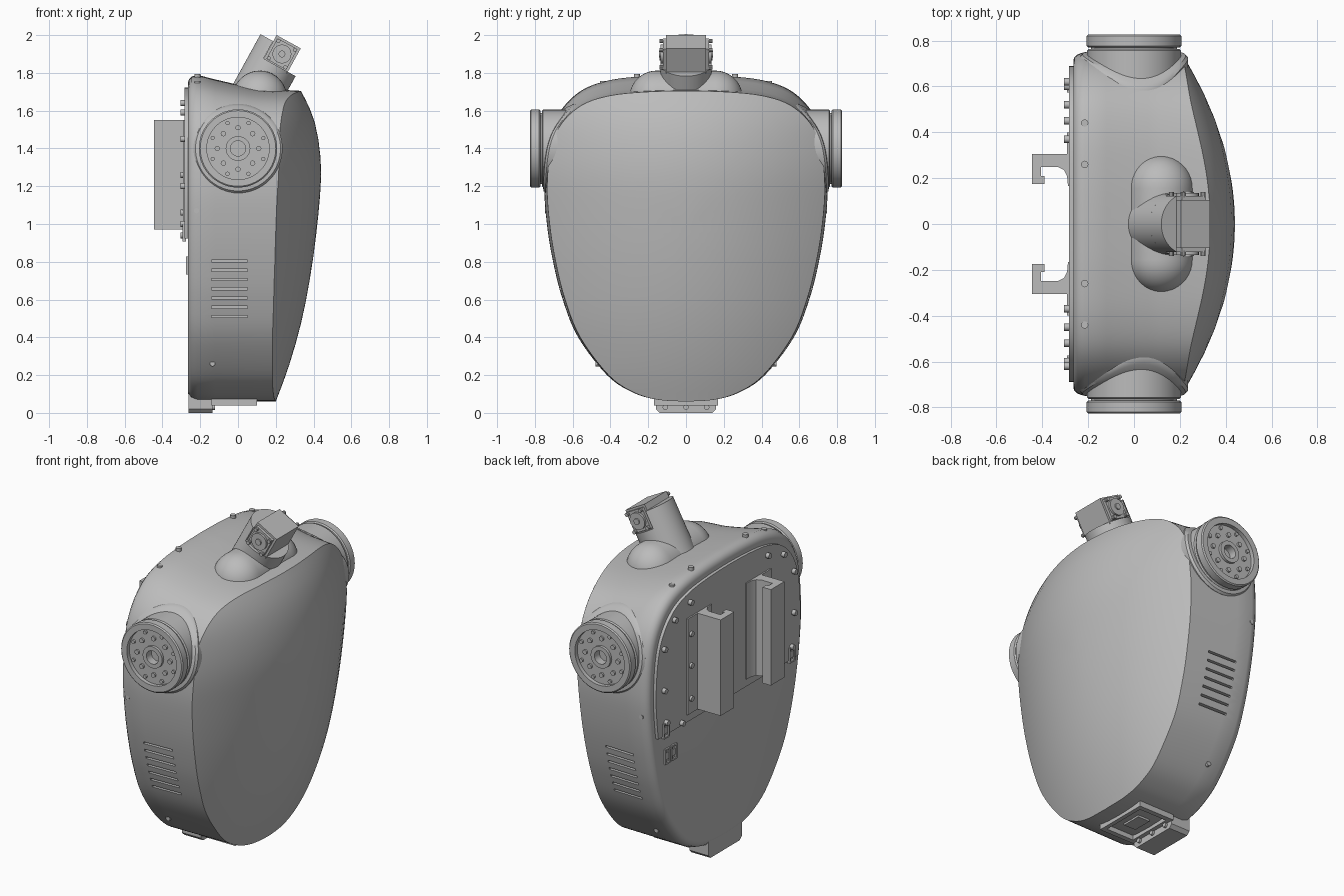
import bpy, bmesh, math
from mathutils import Matrix, Vector

if "Cube" in bpy.data.objects:
    bpy.data.objects.remove(bpy.data.objects["Cube"])

grey = bpy.data.materials.new("satin grey")
grey.use_nodes = True
grey.diffuse_color = (0.5, 0.5, 0.5, 1)
grey.node_tree.nodes["Principled BSDF"].inputs["Base Color"].default_value = (0.5, 0.5, 0.5, 1)
parts = []


# ---- helpers ----
def finish(name, bm):
    bmesh.ops.recalc_face_normals(bm, faces=bm.faces)
    mesh = bpy.data.meshes.new(name)
    bm.to_mesh(mesh)
    bm.free()
    mesh.materials.append(grey)
    ob = bpy.data.objects.new(name, mesh)
    bpy.context.collection.objects.link(ob)
    parts.append(ob)
    return ob


def aim(loc, direction):
    return Matrix.Translation(loc) @ Vector(direction).to_track_quat('Z', 'Y').to_matrix().to_4x4()


def add_box(bm, lo, hi, frame=Matrix()):
    lo, hi = Vector(lo), Vector(hi)
    m = frame @ Matrix.Translation((lo + hi) / 2) @ Matrix.Diagonal((*(hi - lo), 1))
    bmesh.ops.create_cube(bm, size=1, matrix=m)


def add_rod(bm, loc, direction, r, depth, sides=16, frame=Matrix()):
    bmesh.ops.create_cone(bm, cap_ends=True, segments=sides, radius1=r, radius2=r,
                          depth=depth, matrix=frame @ aim(loc, direction))


def add_prism(bm, pts, z0, z1, frame=Matrix()):
    rings = [[bm.verts.new(frame @ Vector((x, y, z))) for x, y in pts] for z in (z0, z1)]
    bridge(bm, *rings)
    for ring in rings:
        bm.faces.new(ring)


def bridge(bm, a, b):
    for i in range(len(a)):
        j = (i + 1) % len(a)
        bm.faces.new((a[i], a[j], b[j], b[i]))


def add_lathe(bm, profile, frame, sides=48):
    rings = []
    for r, h in profile:
        rings.append([bm.verts.new(frame @ Vector((r * math.cos(a), r * math.sin(a), h)))
                      for a in (2 * math.pi * i / sides for i in range(sides))])
    for a, b in zip(rings, rings[1:]):
        bridge(bm, a, b)
    bm.faces.new(rings[0])
    bm.faces.new(rings[-1])


def smooth_path(pts, steps=6):
    out = []
    for i in range(len(pts) - 1):
        p0, p1, p2, p3 = (Vector(pts[max(0, min(len(pts) - 1, i + k))]) for k in (-1, 0, 1, 2))
        for s in range(steps):
            t = s / steps
            out.append(0.5 * (2 * p1 + (p2 - p0) * t + (2 * p0 - 5 * p1 + 4 * p2 - p3) * t * t
                              + (3 * p1 - p0 - 3 * p2 + p3) * t ** 3))
    return out + [Vector(pts[-1])]


def lookup(path, z):
    for a, b in zip(path, path[1:]):
        if a.y <= z <= b.y:
            return a.x + (b.x - a.x) * (z - a.y) / max(b.y - a.y, 1e-6)
    return path[0].x if z < path[0].y else path[-1].x


# ---- torso curves: half outline (y, z) and chest profile (x, z) ----
half = smooth_path([(0, .06), (.15, .07), (.28, .11), (.41, .2), (.56, .4), (.64, .6), (.69, .8),
                    (.722, 1), (.735, 1.2), (.715, 1.4), (.66, 1.53), (.55, 1.63), (.4, 1.68),
                    (.2, 1.7), (0, 1.705)], 5)
chest = smooth_path([(.2, .06), (.27, .25), (.34, .5), (.395, .8), (.43, 1.1), (.44, 1.3),
                     (.42, 1.48), (.385, 1.6), (.33, 1.71)], 6)
loop = half + [Vector((-p.x, p.y)) for p in half[-2:0:-1]]
MID = .95


def lift(x):
    return 1 + .17 * min(1, max(0, (.2 - x) / .42)) ** 1.3


def outline(x, scale=1):
    k, w = lift(x), 1 + .02 * min(1, max(0, (.2 - x) / .4))
    pts = []
    for y, z in loop:
        z = 1.2 + (z - 1.2) * k if z > 1.2 else z
        pts.append((y * w * scale, MID + (z - MID) * scale))
    return pts


def half_width(x, z):
    return lookup(half, 1.2 + (z - 1.2) / lift(x) if z > 1.2 else z)


def front_x(y, z):
    return lookup(chest, z) - .42 * y * y


# ---- torso shell ----
bm = bmesh.new()
rings = []
for x, s in ((-.265, .95), (-.26, .97), (-.245, .988), (-.215, 1), (-.12, 1), (-.03, 1), (.06, 1), (.11, 1)):
    rings.append([bm.verts.new((x, y, z)) for y, z in outline(x, s)])
for s in (1, .985, .95, .88, .78, .66, .53, .4, .27, .13):
    pts = [(y * s, MID + (z - MID) * s) for y, z in loop]
    rings.append([bm.verts.new((front_x(y, z), y, z)) for y, z in pts])
for a, b in zip(rings, rings[1:]):
    bridge(bm, a, b)
bm.faces.new(rings[0])
tip = bm.verts.new((front_x(0, MID), 0, MID))
for i, v in enumerate(rings[-1]):
    bm.faces.new((v, rings[-1][(i + 1) % len(loop)], tip))
torso = finish("torso_shell", bm)

# side vents, cut into the shell
bm = bmesh.new()
for i in range(7):
    z = .51 + i * .049
    w = half_width(0, z)
    for s in (-1, 1):
        ya, yb = sorted((s * (w - .03), s * (w + .05)))
        add_box(bm, (-.14, ya, z - .006), (.05, yb, z + .006))
cutter = finish("vent_cutter", bm)
parts.remove(cutter)
cutter.hide_render = True
mod = torso.modifiers.new("vents", 'BOOLEAN')
mod.object, mod.operation, mod.solver = cutter, 'DIFFERENCE', 'EXACT'
bpy.context.view_layer.objects.active = torso
bpy.ops.object.modifier_apply(modifier=mod.name)
bpy.data.objects.remove(cutter)

# ---- shoulders: sleeve, recessed joint disc, bolts and seam lip ----
joint = [(.01, .45), (.205, .45), (.205, .757), (.198, .763), (.188, .763), (.188, .771), (.2, .771),
         (.207, .777), (.207, .82), (.2, .826), (.165, .826), (.165, .802), (.065, .802),
         (.065, .818), (.04, .818), (.04, .77), (.01, .77)]
for side, s in (("left", 1), ("right", -1)):
    bm = bmesh.new()
    add_lathe(bm, joint, aim((0, 0, 1.4), (0, s, 0)), 64)
    finish(side + "_shoulder_joint", bm)
    bm = bmesh.new()
    for i in range(8):
        a = math.pi / 4 * i
        for r, size, turn in ((.11, .014, 0), (.145, .011, .39)):
            add_rod(bm, (r * math.cos(a + turn), s * .805, 1.4 + r * math.sin(a + turn)),
                    (0, 1, 0), size, .016, 12)
    finish(side + "_shoulder_bolts", bm)
    bm = bmesh.new()
    lip = []
    for i in range(64):
        a = 2 * math.pi * i / 64
        ring = []
        for r, out in ((.2, -.05), (.2, .022), (.225, .02), (.236, .008), (.236, -.05)):
            x, z = r * math.cos(a), 1.4 + r * math.sin(a)
            ring.append(bm.verts.new((x, s * (half_width(x, z) + out), z)))
        lip.append(ring)
    for i in range(64):
        bridge(bm, lip[i], lip[(i + 1) % 64])
    finish(side + "_shoulder_lip", bm)

# ---- neck: rounded base, tilted column, head servo ----
bm = bmesh.new()
capsule = [(.145 * math.cos(a), .155 + .145 * math.sin(a)) for a in (math.pi / 2 * i / 10 for i in range(10))]
capsule += [(.004, .3)]
capsule = [(r, -h) for r, h in reversed(capsule)] + capsule
add_lathe(bm, capsule, aim((.115, 0, 1.667), (0, 1, 0)), 40)
finish("neck_base", bm)

tilt = Matrix.Translation((.1, 0, 1.69)) @ Matrix.Rotation(math.radians(28.8), 4, 'Y')
bm = bmesh.new()
add_rod(bm, (0, 0, .04), (0, 0, 1), .135, .28, 48, tilt)
arc = [math.radians(116 + 128 * i / 20) for i in range(21)]
add_prism(bm, [(.135 * math.cos(a), .135 * math.sin(a)) for a in arc], .1, .285, tilt)
finish("neck_column", bm)

bm = bmesh.new()
add_box(bm, (-.058, -.105, .17), (.088, .105, .322), tilt)
finish("head_servo", bm)
bm = bmesh.new()
for s in (-1, 1):
    ya, yb = sorted((s * .1, s * .122))
    add_box(bm, (-.045, ya, .185), (.075, yb, .31), tilt)
    add_rod(bm, (.015, s * .125, .248), (0, 1, 0), .05, .02, 24, tilt)
    add_rod(bm, (.015, s * .135, .248), (0, 1, 0), .018, .016, 16, tilt)
    for u in (-.035, .065):
        for t in (.195, .3):
            add_rod(bm, (u, s * .128, t), (0, 1, 0), .011, .024, 10, tilt)
finish("servo_side_plates", bm)

# ---- back plate ----
yz = Matrix(((0, 0, 1, 0), (1, 0, 0, 0), (0, 1, 0, 0), (0, 0, 0, 1)))
bm = bmesh.new()
add_prism(bm, [p for p in outline(-.265, .92) if p[1] > .9], -.283, -.25, yz)
finish("back_plate", bm)
bm = bmesh.new()
for s in (-1, 1):
    for y, z in ((.62, 1.45), (.62, 1.2), (.6, 1), (.52, 1.59), (.37, 1.64), (.37, 1.45),
                 (.37, 1.26), (.37, 1.06), (.45, .94)):
        add_rod(bm, (-.285, s * y, z), (1, 0, 0), .016, .04, 12)
finish("back_bolts", bm)

# ---- mounting rails ----
hook = [(-.445, .175), (-.39, .175), (-.39, .21), (-.405, .21), (-.405, .248), (-.33, .248), (-.305, .235),
        (-.292, .21), (-.288, .165), (-.26, .165), (-.26, .4), (-.292, .4), (-.292, .305), (-.445, .305)]
for side, s in (("left", 1), ("right", -1)):
    bm = bmesh.new()
    add_prism(bm, [(x, s * y) for x, y in hook], .97, 1.55)
    finish(side + "_mounting_rail", bm)

# ---- connector sockets on the back ----
bm = bmesh.new()
for y, z, x in ((.6, .955, -.285), (-.6, .955, -.285), (.56, .78, -.266), (.5, .78, -.266)):
    for dy in (-.022, .022):
        add_box(bm, (x - .008, y + dy - .005, z - .045), (x + .01, y + dy + .005, z + .045))
    for dz in (-.042, .042):
        add_box(bm, (x - .008, y - .022, z + dz - .005), (x + .01, y + .022, z + dz + .005))
    add_box(bm, (x - .004, y - .012, z - .02), (x + .01, y + .012, z + .02))
finish("connector_sockets", bm)

# ---- cover screws on the sides and top ----
bm = bmesh.new()
for s in (-1, 1):
    for x, z in ((-.22, 1.07), (-.135, .26)):
        add_rod(bm, (x, s * (half_width(x, z) + .006), z), (0, 1, 0), .014, .02, 12)
    for y, z in ((.44, 1.748), (.26, 1.785)):
        add_rod(bm, (-.215, s * y, z), (0, 0, 1), .016, .02, 12)
finish("cover_screws", bm)

# ---- waist foot and underside frame ----
bm = bmesh.new()
foot = [(-.16, .02), (-.14, 0), (.14, 0), (.16, .02), (.16, .24), (-.16, .24)]
add_prism(bm, foot, -.262, -.135, yz)
finish("waist_foot", bm)
bm = bmesh.new()
add_box(bm, (-.12, -.17, .04), (.1, -.14, .12))
add_box(bm, (-.12, .14, .04), (.1, .17, .12))
add_box(bm, (.075, -.17, .04), (.1, .17, .09))
add_box(bm, (-.14, -.17, .04), (-.11, .17, .09))
add_box(bm, (-.06, -.06, .05), (.02, .06, .08))
finish("underside_frame", bm)
bm = bmesh.new()
for y in (-.11, 0, .11):
    add_rod(bm, (-.132, y, .03), (1, 0, 0), .014, .02, 12)
    add_rod(bm, (-.2, y, .006), (0, 0, 1), .016, .012, 12)
finish("foot_bolts", bm)

# ---- smooth shading with sharp edges kept ----
bpy.ops.object.select_all(action='DESELECT')
for ob in parts:
    ob.select_set(True)
bpy.context.view_layer.objects.active = torso
bpy.ops.object.shade_smooth_by_angle(angle=math.radians(32))
